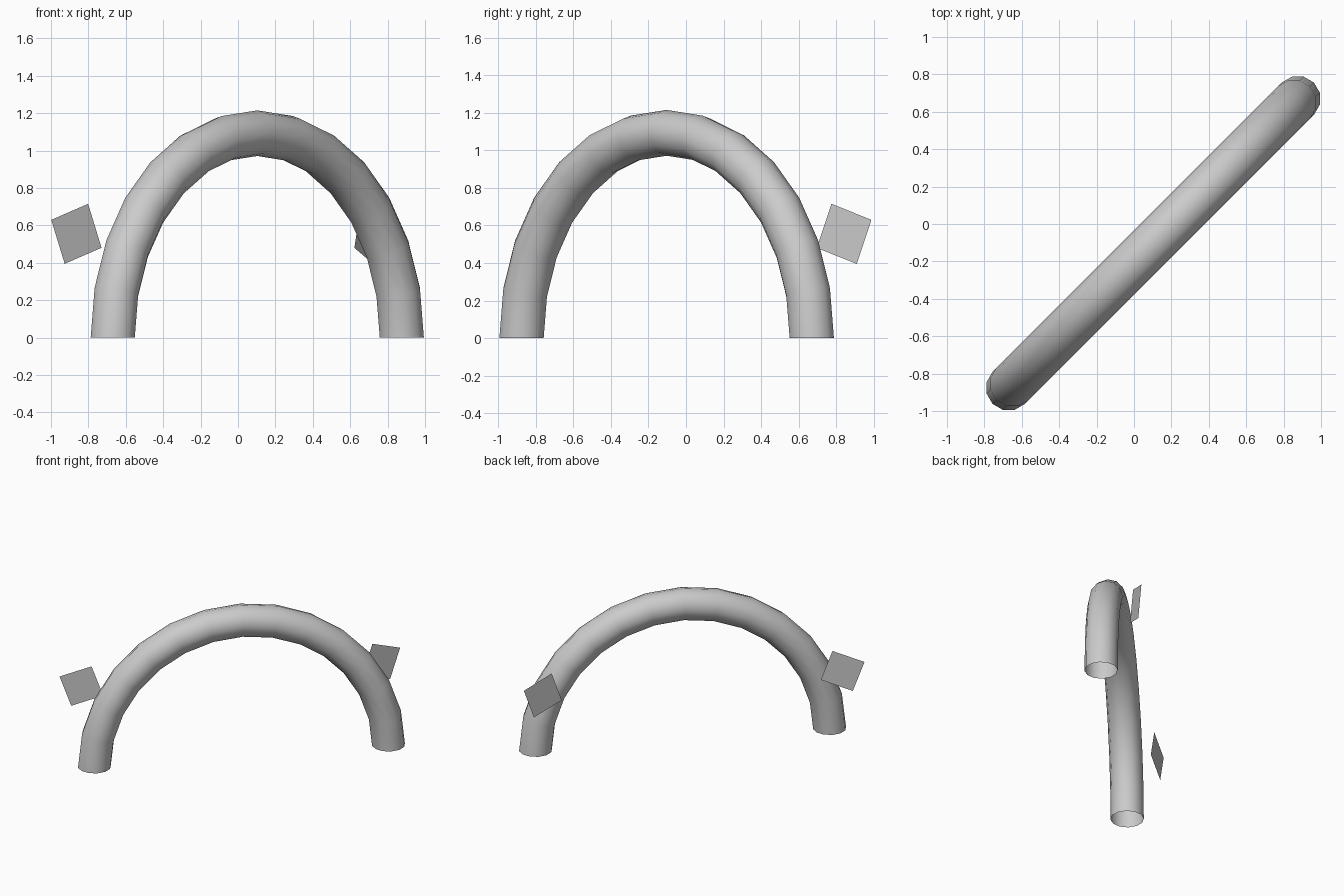
import bpy, bmesh, math
from mathutils import Matrix, Vector

if "Cube" in bpy.data.objects:
    bpy.data.objects.remove(bpy.data.objects["Cube"])

CENTRE = Vector((0.103, -0.103, 0))
ARCH_RADIUS, TUBE_RADIUS = 1.093, 0.122
SEGMENTS, SIDES = 14, 12


def add_object(name, bm):
    mesh = bpy.data.meshes.new(name)
    bm.to_mesh(mesh)
    bm.free()
    obj = bpy.data.objects.new(name, mesh)
    bpy.context.collection.objects.link(obj)
    return obj


# Arch: open-ended half ring of tube standing on the diagonal
bm = bmesh.new()
along = Vector((1, 1, 0)).normalized()
across = Vector((1, -1, 0)).normalized()
rings = []
for i in range(SEGMENTS + 1):
    t = math.pi * i / SEGMENTS
    radial = along * math.cos(t) + Vector((0, 0, math.sin(t)))
    ring = []
    for j in range(SIDES):
        a = 2 * math.pi * j / SIDES
        offset = (radial * math.cos(a) + across * math.sin(a)) * TUBE_RADIUS
        ring.append(bm.verts.new(CENTRE + radial * ARCH_RADIUS + offset))
    rings.append(ring)
for r0, r1 in zip(rings, rings[1:]):
    for j in range(SIDES):
        k = (j + 1) % SIDES
        bm.faces.new((r0[j], r0[k], r1[k], r1[j]))
bmesh.ops.recalc_face_normals(bm, faces=bm.faces)
arch = add_object("arch_tube", bm)
bpy.context.view_layer.objects.active = arch
arch.select_set(True)
bpy.ops.object.shade_smooth_by_angle(angle=math.radians(40))


# Loose square panels: upright, turned about z and rolled in their own plane
def panel(name, centre, turn, roll):
    bm = bmesh.new()
    bmesh.ops.create_grid(bm, x_segments=1, y_segments=1, size=0.125)
    bm.transform(Matrix.Translation(centre)
                 @ Matrix.Rotation(math.radians(turn), 4, 'Z')
                 @ Matrix.Rotation(math.radians(90), 4, 'X')
                 @ Matrix.Rotation(math.radians(roll), 4, 'Z'))
    return add_object(name, bm)


panel("left_panel", (-0.864, -0.765, 0.555), 33, 20)
panel("right_panel", (0.69, 0.842, 0.555), 65, -20)
